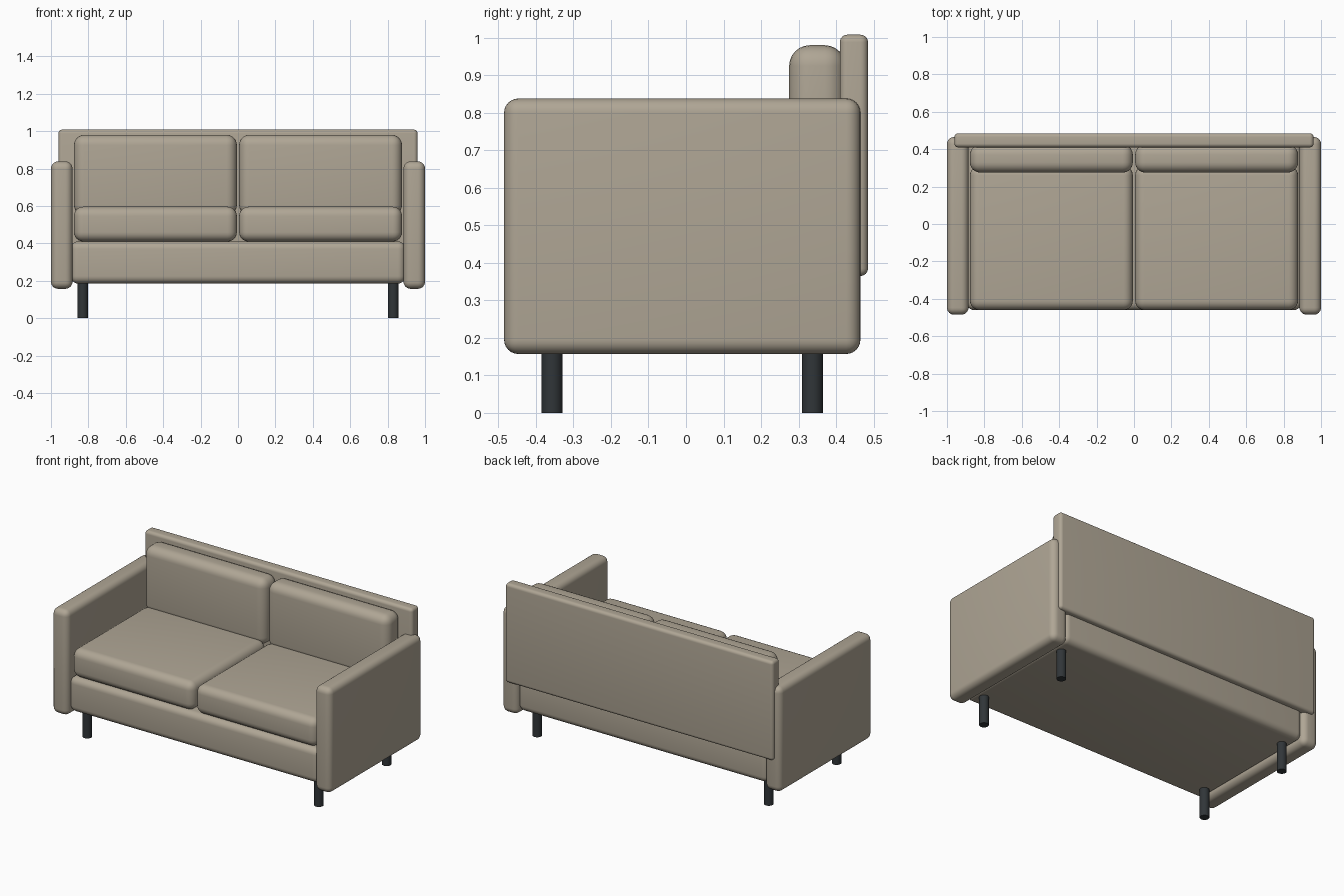
import bpy, bmesh
from mathutils import Matrix

if "Cube" in bpy.data.objects:
    bpy.data.objects.remove(bpy.data.objects["Cube"])


def material(name, rgb):
    m = bpy.data.materials.new(name)
    m.diffuse_color = (*rgb, 1)
    m.use_nodes = True
    m.node_tree.nodes["Principled BSDF"].inputs["Base Color"].default_value = m.diffuse_color
    return m


FABRIC = material("taupe_fabric", (0.43, 0.38, 0.30))
DARK = material("dark_metal", (0.03, 0.036, 0.04))


def finish(name, bm, mat):
    me = bpy.data.meshes.new(name)
    bm.to_mesh(me)
    bm.free()
    me.materials.append(mat)
    ob = bpy.data.objects.new(name, me)
    bpy.context.collection.objects.link(ob)
    bpy.ops.object.select_all(action='DESELECT')
    bpy.context.view_layer.objects.active = ob
    ob.select_set(True)
    bpy.ops.object.shade_smooth_by_angle(angle=0.6)
    return ob


def soft_box(name, x, y, z, radius):
    """Rounded upholstery block from (min, max) ranges."""
    bm = bmesh.new()
    size = [b - a for a, b in (x, y, z)]
    mid = [(a + b) / 2 for a, b in (x, y, z)]
    bmesh.ops.create_cube(bm, size=1, matrix=Matrix.Translation(mid) @ Matrix.Diagonal((*size, 1)))
    bmesh.ops.bevel(bm, geom=bm.edges[:], offset=radius, segments=6,
                    profile=0.5, affect='EDGES')
    return finish(name, bm, FABRIC)


def leg(name, x, y):
    bm = bmesh.new()
    bmesh.ops.create_cone(bm, cap_ends=True, segments=32, radius1=0.028, radius2=0.028,
                          depth=0.2, matrix=Matrix.Translation((x, y, 0.1)))
    return finish(name, bm, DARK)


# Frame: seat base and back panel
soft_box("seat_base", (-0.895, 0.895), (-0.46, 0.45), (0.185, 0.41), 0.04)
soft_box("back_panel", (-0.96, 0.96), (0.41, 0.485), (0.365, 1.008), 0.02)

# Mirrored arms, cushions and legs
for side, s in (("left", -1), ("right", 1)):
    def span(a, b):
        return tuple(sorted((s * a, s * b)))
    soft_box(f"{side}_arm", span(0.885, 1.0), (-0.485, 0.465), (0.157, 0.838), 0.038)
    soft_box(f"{side}_seat_cushion", span(0.006, 0.877), (-0.46, 0.31), (0.41, 0.596), 0.05)
    soft_box(f"{side}_back_cushion", span(0.006, 0.877), (0.275, 0.425), (0.55, 0.98), 0.055)
    for place, y in (("front", -0.357), ("back", 0.337)):
        leg(f"{side}_{place}_leg", s * 0.83, y)
